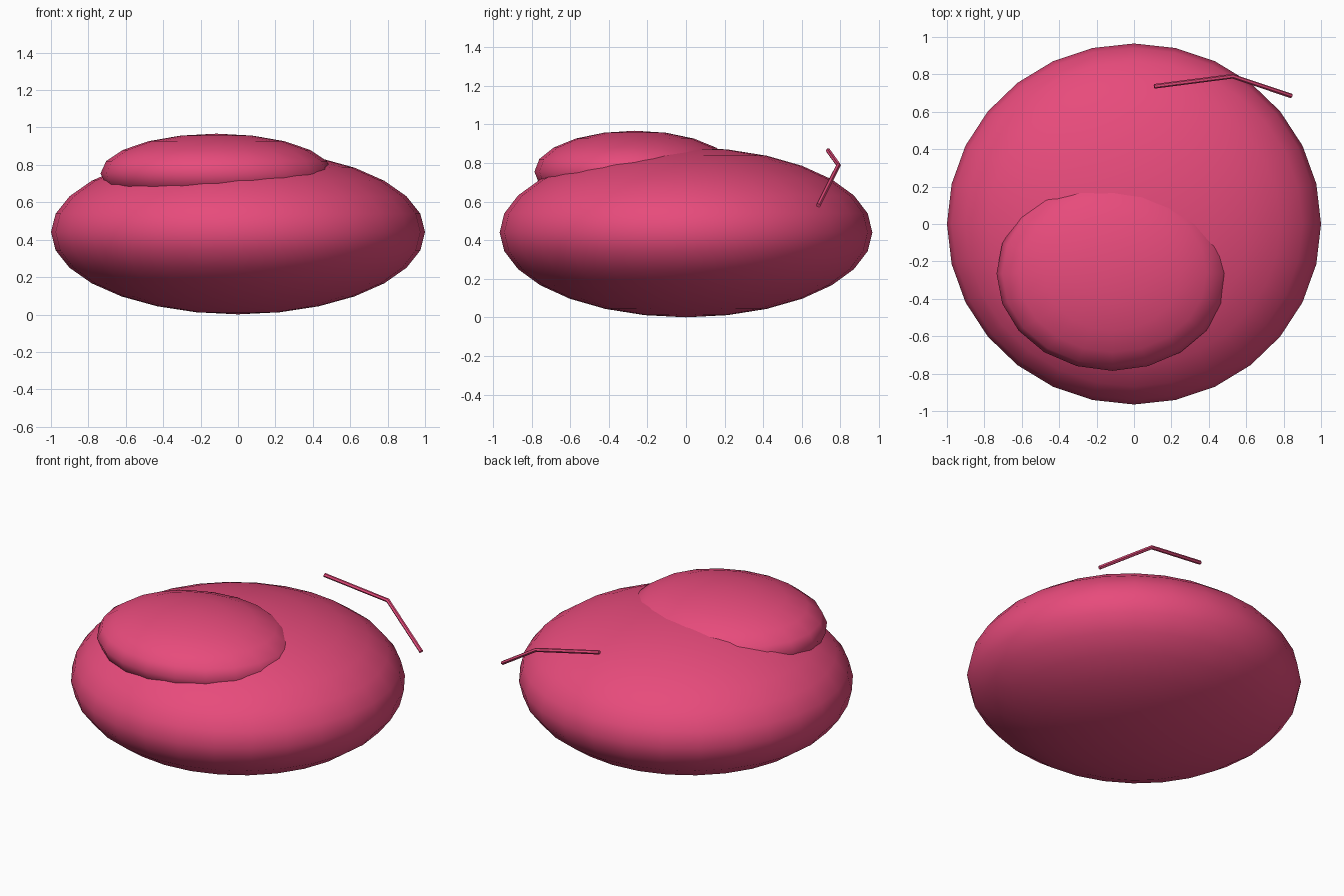
import bpy

if "Cube" in bpy.data.objects:
    bpy.data.objects.remove(bpy.data.objects["Cube"])

pink = bpy.data.materials.new("pink")
pink.diffuse_color = (0.8, 0.07, 0.2, 1)
pink.use_nodes = True
pink.node_tree.nodes["Principled BSDF"].inputs["Base Color"].default_value = pink.diffuse_color


def ellipsoid(name, segments, center, radii):
    bpy.ops.mesh.primitive_uv_sphere_add(
        segments=segments, ring_count=segments // 2, radius=1, location=center)
    ob = bpy.context.object
    ob.name = name
    ob.scale = radii
    bpy.ops.object.transform_apply(location=False, rotation=False, scale=True)
    bpy.ops.object.shade_smooth()
    ob.data.materials.append(pink)
    return ob


def rod(name, points, radius):
    curve = bpy.data.curves.new(name, 'CURVE')
    curve.dimensions = '3D'
    curve.bevel_depth = radius
    curve.bevel_resolution = 1
    curve.use_fill_caps = True
    spline = curve.splines.new('POLY')
    spline.points.add(len(points) - 1)
    for p, co in zip(spline.points, points):
        p.co = (*co, 1)
    ob = bpy.data.objects.new(name, curve)
    bpy.context.collection.objects.link(ob)
    curve.materials.append(pink)
    # turn the curve into a mesh so that its caps can keep sharp edges
    bpy.ops.object.select_all(action='DESELECT')
    ob.select_set(True)
    bpy.context.view_layer.objects.active = ob
    bpy.ops.object.convert(target='MESH')
    bpy.ops.object.shade_smooth_by_angle(angle=0.9)


# Large flattened body
ellipsoid("body", 28, (0, 0, 0.441), (1, 0.965, 0.44))

# Smaller lobe sunk into the upper front left
ellipsoid("upper_lobe", 20, (-0.115, -0.265, 0.755), (0.62, 0.52, 0.212))

# Thin bent rod at the back right
rod("bent_rod", [(0.108, 0.736, 0.864), (0.527, 0.79, 0.789),
                 (0.841, 0.685, 0.58)], 0.0125)
